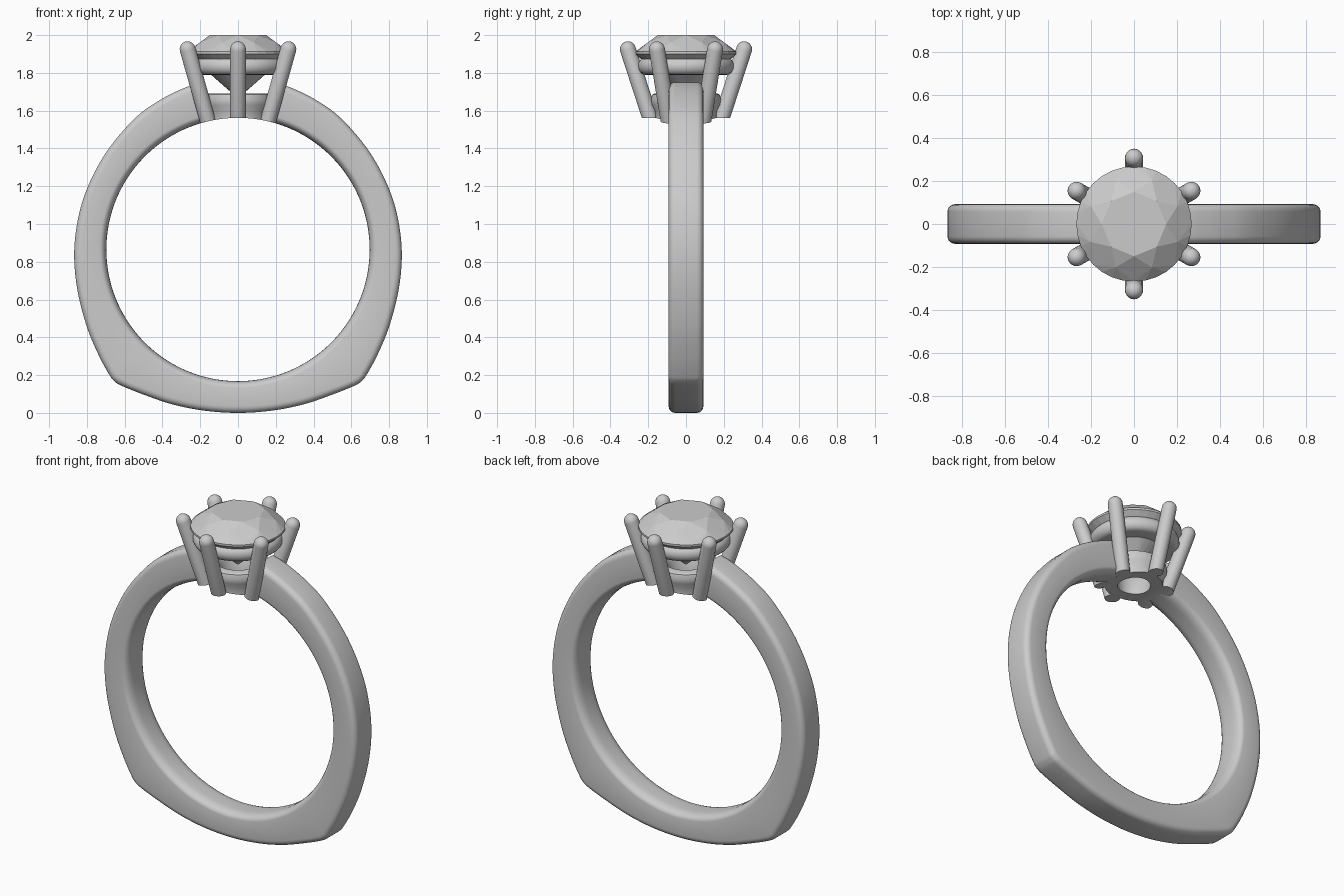
import bpy, bmesh, math
from mathutils import Vector

if "Cube" in bpy.data.objects:
    bpy.data.objects.remove(bpy.data.objects["Cube"])

CZ, RI = 0.865, 0.697      # finger hole centre height and radius


def finish(name, bm, smooth=True):
    bmesh.ops.recalc_face_normals(bm, faces=bm.faces)
    me = bpy.data.meshes.new(name)
    bm.to_mesh(me)
    bm.free()
    ob = bpy.data.objects.new(name, me)
    bpy.context.collection.objects.link(ob)
    bpy.ops.object.select_all(action='DESELECT')
    ob.select_set(True)
    bpy.context.view_layer.objects.active = ob
    if smooth:
        bpy.ops.object.shade_smooth_by_angle(angle=math.radians(40))
    return ob


def loft(name, rows, loop=False):
    """Skin closed sections; cap the ends unless the rows form a loop."""
    bm = bmesh.new()
    vs = [[bm.verts.new(p) for p in row] for row in rows]
    n = len(vs[0])
    for i in range(len(vs) if loop else len(vs) - 1):
        a, b = vs[i], vs[(i + 1) % len(vs)]
        for j in range(n):
            k = (j + 1) % n
            bm.faces.new((a[j], a[k], b[k], b[j]))
    if not loop:
        bm.faces.new(vs[0])
        bm.faces.new(vs[-1])
    return finish(name, bm)


def revolve(name, profile, n=64):
    """Closed (r, z) profile swept around z."""
    rows = [[(r * math.cos(t), r * math.sin(t), z) for r, z in profile]
            for t in (2 * math.pi * i / n for i in range(n))]
    return loft(name, rows, True)


def spline(pts, steps):
    out = []
    p = [Vector(q) for q in pts]
    p = [2 * p[0] - p[1]] + p + [2 * p[-1] - p[-2]]
    for i in range(1, len(p) - 2):
        a, b, c, d = p[i - 1:i + 3]
        for s in range(steps):
            t = s / steps
            out.append(0.5 * (2 * b + (c - a) * t + (2 * a - 5 * b + 4 * c - d) * t * t
                              + (3 * b - a - 3 * c + d) * t ** 3))
    return out + [p[-2]]


# Shank: outer outline with two bottom corners, round finger hole
half = [(0.19, 1.75), (0.28, 1.722), (0.41, 1.658), (0.54, 1.565), (0.68, 1.405),
        (0.778, 1.236), (0.84, 1.06), (0.867, 0.86), (0.852, 0.66), (0.80, 0.455),
        (0.735, 0.30), (0.68, 0.20), (0.655, 0.168), (0.615, 0.143), (0.5, 0.097),
        (0.35, 0.046), (0.18, 0.012)]
outline = half + [(0, 0)] + [(-x, z) for x, z in reversed(half)]
W = 0.092
corner = [math.pi / 2 * i / 5 for i in range(6)]
outer_side = [(W - 0.035 + 0.035 * math.sin(t), 0.035 * (1 - math.cos(t))) for t in corner]
inner_side = [(W - 0.06 + 0.06 * math.sin(t), 0.035 * (1 - math.cos(t))) for t in reversed(corner)]
rows = []
for q in spline(outline, 5):
    d = Vector((q.x, 0, q.y - CZ))
    ro = d.length
    d.normalize()
    sec = [(y, ro - b) for y, b in outer_side] + [(y, RI + b) for y, b in inner_side]
    sec += [(-y, r) for y, r in reversed(sec)]
    rows.append([Vector((0, y, CZ)) + d * r for y, r in sec])
loft("shank", rows)

# Head: hollow base collar
head = [revolve("head_base", [(0.085, 1.48), (0.16, 1.48), (0.165, 1.6), (0.182, 1.63),
                              (0.186, 1.66), (0.178, 1.685), (0.165, 1.692),
                              (0.13, 1.692), (0.10, 1.64)])]

# Head: six leaning prongs with domed tips
PR = 0.042
for k in range(6):
    a = math.radians(30 + 60 * k)
    out = Vector((math.cos(a), math.sin(a), 0))
    low = out * 0.163 + Vector((0, 0, 1.48))
    top = out * 0.308 + Vector((0, 0, 1.925))
    axis = (top - low).normalized()
    side = axis.cross(out).normalized()
    front = side.cross(axis)
    stations = [(low, PR)] + [(top + axis * PR * math.sin(t), PR * math.cos(t))
                              for t in (math.radians(g) for g in (0, 18, 36, 54, 70, 82))]
    head.append(loft(f"prong_{k + 1}", [[c + r * (side * math.cos(t) + front * math.sin(t))
                     for t in (2 * math.pi * i / 24 for i in range(24))] for c, r in stations]))

# Trim the underside of the head to the finger hole
bpy.ops.mesh.primitive_cylinder_add(vertices=192, radius=RI, depth=2,
                                    location=(0, 0, CZ), rotation=(math.pi / 2, 0, 0))
cutter = bpy.context.object
cutter.name = "finger_cutter"
cutter.hide_render = True
for ob in head:
    m = ob.modifiers.new("trim", 'BOOLEAN')
    m.operation, m.object, m.solver = 'DIFFERENCE', cutter, 'EXACT'
    bpy.context.view_layer.objects.active = ob
    bpy.ops.object.modifier_move_to_index(modifier="trim", index=0)
    bpy.ops.object.modifier_apply(modifier="trim")
bpy.data.objects.remove(cutter)

# Gallery rail under the stone
arc = [math.radians(g) for g in range(-90, 91, 20)]
revolve("gallery_rail", [(0.215 + 0.04 * math.cos(t), 1.835 + 0.045 * math.sin(t)) for t in arc]
        + [(0.20, 1.865), (0.15, 1.79)])

# Brilliant-cut stone: hull of facet corner rings
bm = bmesh.new()
for r, z, n, off in [(0.15, 2.0, 8, 0), (0.218, 1.961, 8, 0.5), (0.268, 1.912, 32, 0),
                     (0.268, 1.90, 32, 0), (0.06, 1.716, 8, 0.5)]:
    for i in range(n):
        t = 2 * math.pi * (i + off) / n
        bm.verts.new((r * math.cos(t), r * math.sin(t), z))
bm.verts.new((0, 0, 1.665))
bmesh.ops.convex_hull(bm, input=bm.verts)
bmesh.ops.dissolve_limit(bm, angle_limit=0.01, verts=bm.verts, edges=bm.edges)
finish("stone", bm, smooth=False)
